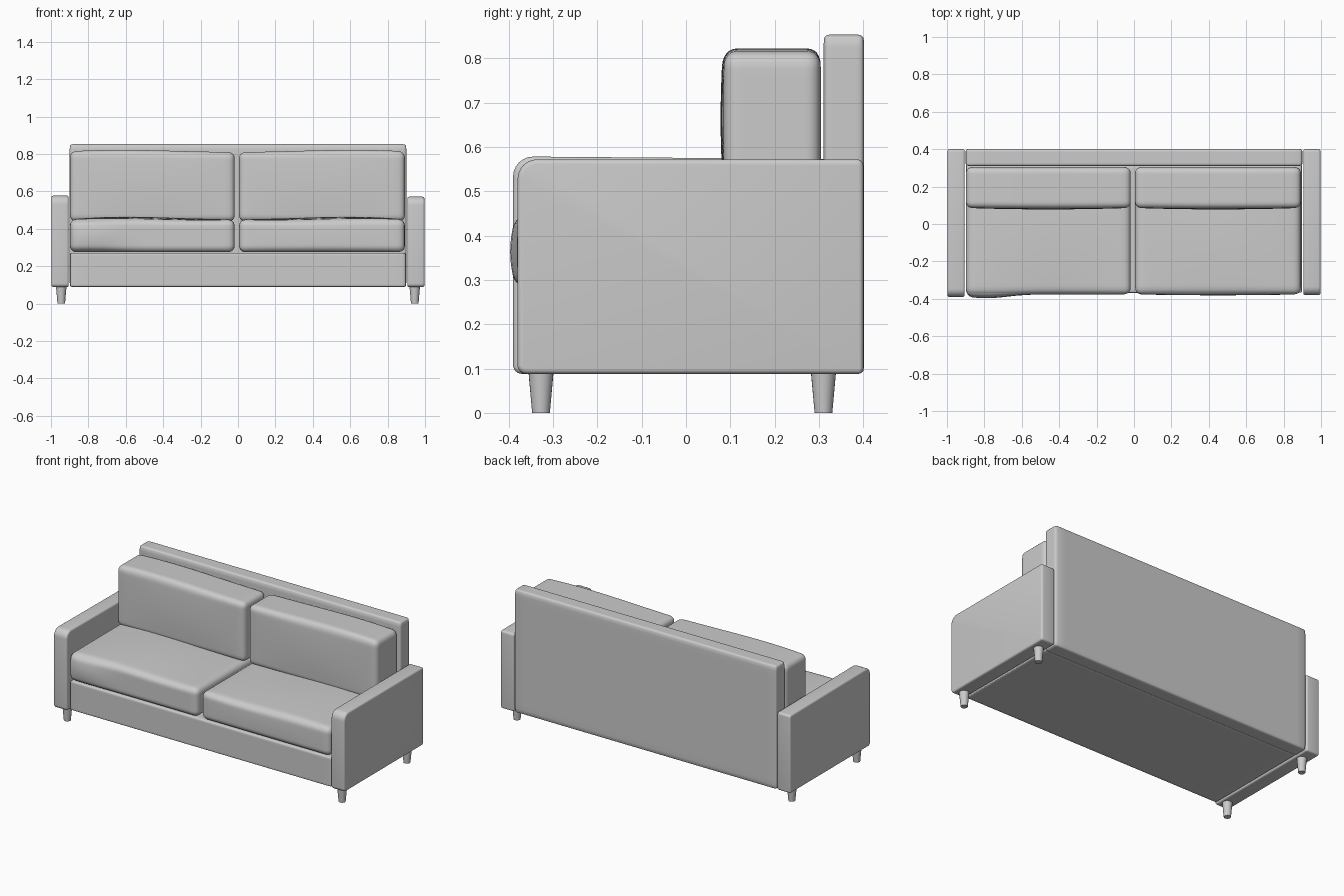
import bpy, bmesh, math
from mathutils import Vector

if "Cube" in bpy.data.objects:
    bpy.data.objects.remove(bpy.data.objects["Cube"])


def finish(name, bm, angle=40):
    bmesh.ops.recalc_face_normals(bm, faces=bm.faces)
    me = bpy.data.meshes.new(name)
    bm.to_mesh(me)
    bm.free()
    ob = bpy.data.objects.new(name, me)
    bpy.context.collection.objects.link(ob)
    bpy.ops.object.select_all(action='DESELECT')
    ob.select_set(True)
    bpy.context.view_layer.objects.active = ob
    bpy.ops.object.shade_smooth_by_angle(angle=math.radians(angle))
    return ob


def soft_box(name, lo, hi, r, cuts=15, puff=None):
    """Box with rounded edges; puff(u, v, w) gives an offset in -1..1 box space."""
    lo, hi = Vector(lo), Vector(hi)
    mid, half = (lo + hi) / 2, (hi - lo) / 2
    bm = bmesh.new()
    bmesh.ops.create_cube(bm, size=2)
    bmesh.ops.subdivide_edges(bm, edges=bm.edges[:], cuts=cuts, use_grid_fill=True)
    for v in bm.verts:
        # crowd the grid towards the edges, then round them
        n = Vector([math.sin(c * math.pi / 2) for c in v.co])
        p = Vector([n[i] * half[i] for i in range(3)])
        core = Vector([max(-half[i] + r, min(half[i] - r, p[i])) for i in range(3)])
        v.co = mid + core + (p - core).normalized() * r
        if puff:
            v.co += Vector(puff(*n))
    return finish(name, bm, 60)


def bump(a):
    return max(0.0, 1 - a * a)


# Base and back panel
soft_box("base", (-0.897, -0.368, 0.09), (0.897, 0.32, 0.272), 0.008)
soft_box("back_panel", (-0.9, 0.31, 0.088), (0.9, 0.402, 0.853), 0.014)


# Seat and back cushions
def seat_puff(side):
    def f(u, v, w):
        top, front = max(0, w), max(0, -v)
        edge = 0.016 if side < 0 else 0.005
        wave = math.exp(-((u + 0.75) / 0.35) ** 2) if side < 0 else bump(u) * 0.8
        return (0, -front ** 4 * edge * wave * bump(w * 0.9) * 1.3,
                top * (0.012 * bump(u) * bump(v) + 0.004 * math.sin(3 * u * side)))
    return f


def back_puff(side):
    def f(u, v, w):
        top, front = max(0, w), max(0, -v)
        return (0, -front * 0.008 * bump(u) * bump(w - 0.2),
                top ** 3 * (0.008 * bump(u) + 0.004 * math.sin(2.5 * u * side)))
    return f


for side, label in ((-1, "left"), (1, "right")):
    x0, x1 = sorted((side * 0.898 - (0 if side < 0 else 0.006), side * 0.012 - 0.006))
    soft_box(label + "_seat_cushion", (x0, -0.376, 0.275), (x1, 0.305, 0.451),
             0.035, 23, seat_puff(side))
    soft_box(label + "_back_cushion", (x0, 0.086, 0.44), (x1, 0.304, 0.812),
             0.032, 23, back_puff(side))


# Arms: side profile with a rounded top front corner, extruded in x
def arm(name, x0, x1, front, top, radius):
    corners = [(front, 0.088, 0.02), (0.4, 0.088, 0.012),
               (0.4, 0.572, 0.015), (front, top, radius)]
    signs = [(1, 1, 180), (-1, 1, 270), (-1, -1, 0), (1, -1, 90)]
    bm = bmesh.new()
    pts = []
    for (y, z, r), (sy, sz, a0) in zip(corners, signs):
        for i in range(7):
            a = math.radians(a0 + 15 * i)
            pts.append((y + sy * r + r * math.cos(a), z + sz * r + r * math.sin(a)))
    face = bm.faces.new([bm.verts.new((x0, y, z)) for y, z in pts])
    ext = bmesh.ops.extrude_face_region(bm, geom=[face])
    for v in ext["geom"]:
        if isinstance(v, bmesh.types.BMVert):
            v.co.x = x1
    rim = [e for e in bm.edges if abs(e.verts[0].co.x - e.verts[1].co.x) < 1e-6]
    bmesh.ops.bevel(bm, geom=rim, offset=0.011, segments=4, profile=0.5,
                    affect='EDGES', clamp_overlap=True)
    return finish(name, bm)


arm("left_arm", -0.997, -0.905, -0.39, 0.578, 0.045)
arm("right_arm", 0.905, 0.997, -0.38, 0.572, 0.045)

# Tapered legs
for side, label in ((-1, "left"), (1, "right")):
    for y, place in ((-0.327, "front"), (0.31, "back")):
        bm = bmesh.new()
        bmesh.ops.create_cone(bm, cap_ends=True, segments=24, radius1=0.02,
                              radius2=0.029, depth=0.1)
        bmesh.ops.translate(bm, verts=bm.verts, vec=(side * 0.945, y, 0.05))
        finish(f"{place}_{label}_leg", bm)
